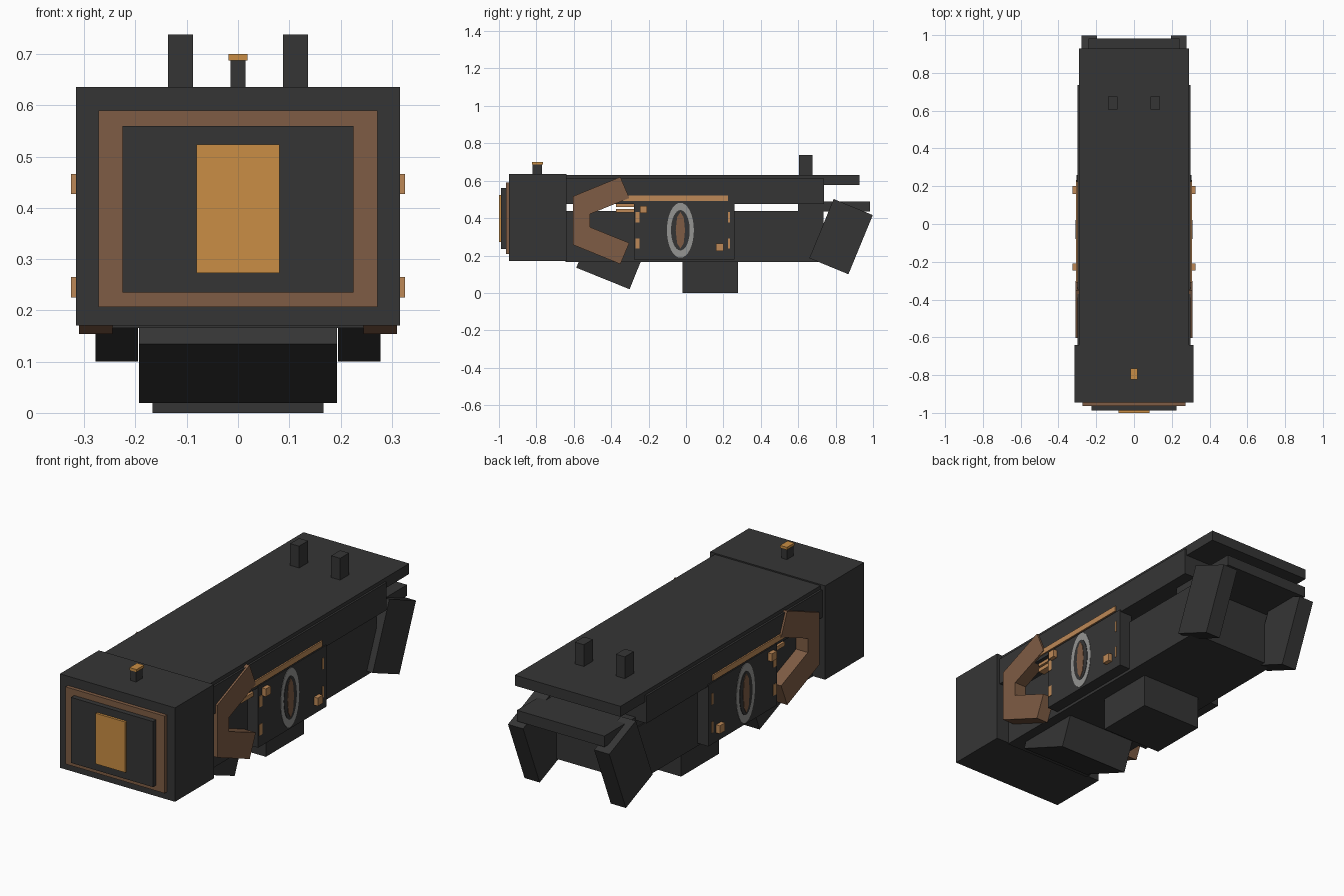
import bpy, bmesh, math
from mathutils import Matrix

cube = bpy.data.objects.get("Cube")
if cube:
    bpy.data.objects.remove(cube, do_unlink=True)


def material(name, rgb):
    m = bpy.data.materials.new(name)
    m.use_nodes = True
    m.diffuse_color = (*rgb, 1)
    m.node_tree.nodes["Principled BSDF"].inputs["Base Color"].default_value = (*rgb, 1)
    return m


DARK = material("charcoal", (0.036, 0.036, 0.036))
BROWN = material("brown", (0.21, 0.107, 0.058))
GOLD = material("gold", (0.585, 0.27, 0.058))
TAN = material("tan", (0.51, 0.25, 0.095))
GREY = material("light_grey", (0.30, 0.30, 0.29))


def finish(name, bm, mat):
    bmesh.ops.recalc_face_normals(bm, faces=bm.faces)
    mesh = bpy.data.meshes.new(name)
    bm.to_mesh(mesh)
    bm.free()
    mesh.materials.append(mat)
    obj = bpy.data.objects.new(name, mesh)
    bpy.context.collection.objects.link(obj)


def box(name, mat, x, y, z, tilt=0):
    """Box from (min, max) ranges, tilted about its own x axis."""
    bm = bmesh.new()
    bmesh.ops.create_cube(bm, size=1)
    size = Matrix.Diagonal([r[1] - r[0] for r in (x, y, z)] + [1])
    spot = Matrix.Translation([(r[0] + r[1]) / 2 for r in (x, y, z)])
    bm.transform(spot @ Matrix.Rotation(math.radians(tilt), 4, 'X') @ size)
    finish(name, bm, mat)


def pair(name, mat, x, y, z, tilt=0):
    box(name + "_left", mat, x, y, z, tilt)
    box(name + "_right", mat, (-x[1], -x[0]), y, z, tilt)


def mid(name, mat, half, y, z, tilt=0):
    box(name, mat, (-half, half), y, z, tilt)


def prism_pair(name, mat, outline, x0, x1):
    """Extrude a side outline (y, z) along x on both sides."""
    for side, s in (("_left", 1), ("_right", -1)):
        bm = bmesh.new()
        face = bm.faces.new([bm.verts.new((s * x0, y, z)) for y, z in outline])
        ext = bmesh.ops.extrude_face_region(bm, geom=[face])["geom"]
        moved = [v for v in ext if isinstance(v, bmesh.types.BMVert)]
        bmesh.ops.translate(bm, verts=moved, vec=(s * (x1 - x0), 0, 0))
        finish(name + side, bm, mat)


def oval(cy, cz, ry, rz, n=32):
    return [(cy + ry * math.cos(2 * math.pi * i / n),
             cz + rz * math.sin(2 * math.pi * i / n)) for i in range(n)]


# Front housing and stacked face plates
mid("front_housing", DARK, 0.316, (-0.945, -0.64), (0.17, 0.636))
mid("face_frame", BROWN, 0.272, (-0.963, -0.94), (0.207, 0.59))
mid("face_panel", DARK, 0.225, (-0.988, -0.96), (0.235, 0.56))
mid("face_window", GOLD, 0.081, (-1.0, -0.985), (0.273, 0.524))

# Upper and lower body with the slot between them
mid("upper_body", DARK, 0.30, (-0.645, 0.737), (0.475, 0.612))
mid("top_plate", DARK, 0.29, (-0.645, 0.928), (0.578, 0.63))
mid("lower_body", DARK, 0.245, (-0.645, 0.735), (0.166, 0.438))
mid("tail_plate", DARK, 0.24, (0.60, 0.983), (0.436, 0.49))

# Underside blocks and angled rear fins
mid("under_block", DARK, 0.167, (-0.02, 0.277), (0, 0.2))
mid("front_under_wedge", DARK, 0.193, (-0.56, -0.253), (0.07, 0.27), -22)
pair("rear_fin", DARK, (0.195, 0.278), (0.716, 0.942), (0.13, 0.472), -22.4)

# Sights on top
pair("rear_sight", DARK, (0.088, 0.137), (0.605, 0.675), (0.60, 0.738))
mid("front_sight", DARK, 0.015, (-0.82, -0.77), (0.62, 0.69))
mid("front_sight_cap", GOLD, 0.019, (-0.823, -0.764), (0.687, 0.70))

# C-shaped side brackets
half_arm = [(-0.513, 0.035), (-0.303, 0.12), (-0.351, 0.233), (-0.603, 0.13)]
bracket = [(y, 0.387 + d) for y, d in half_arm]
bracket += [(y, 0.387 - d) for y, d in reversed(half_arm)]
prism_pair("side_bracket", BROWN, bracket, 0.245, 0.31)

# Side panels, rails and rods
pair("side_panel", DARK, (0.235, 0.305), (-0.277, 0.26), (0.18, 0.485))
pair("side_rail", TAN, (0.29, 0.307), (-0.385, 0.225), (0.492, 0.52))
for z in (0.43, 0.46):
    pair("side_rod", TAN, (0.235, 0.28), (-0.375, -0.25), (z, z + 0.02))

# Panel studs and edge marks
pair("upper_stud", TAN, (0.30, 0.326), (-0.247, -0.208), (0.427, 0.466))
pair("lower_stud", TAN, (0.30, 0.326), (0.16, 0.20), (0.225, 0.265))
for z in (0.237, 0.377):
    pair("front_mark", TAN, (0.30, 0.307), (-0.27, -0.248), (z, z + 0.055))
    pair("rear_mark", TAN, (0.30, 0.307), (0.224, 0.234), (z, z + 0.055))

# Oval emblem: pale ring, dark centre and brown lens
prism_pair("oval_ring", GREY, oval(-0.03, 0.335, 0.072, 0.147), 0.304, 0.307)
prism_pair("oval_centre", DARK, oval(-0.03, 0.335, 0.05, 0.108), 0.304, 0.309)
prism_pair("oval_lens", BROWN, oval(-0.03, 0.335, 0.025, 0.098, 8), 0.304, 0.311)
